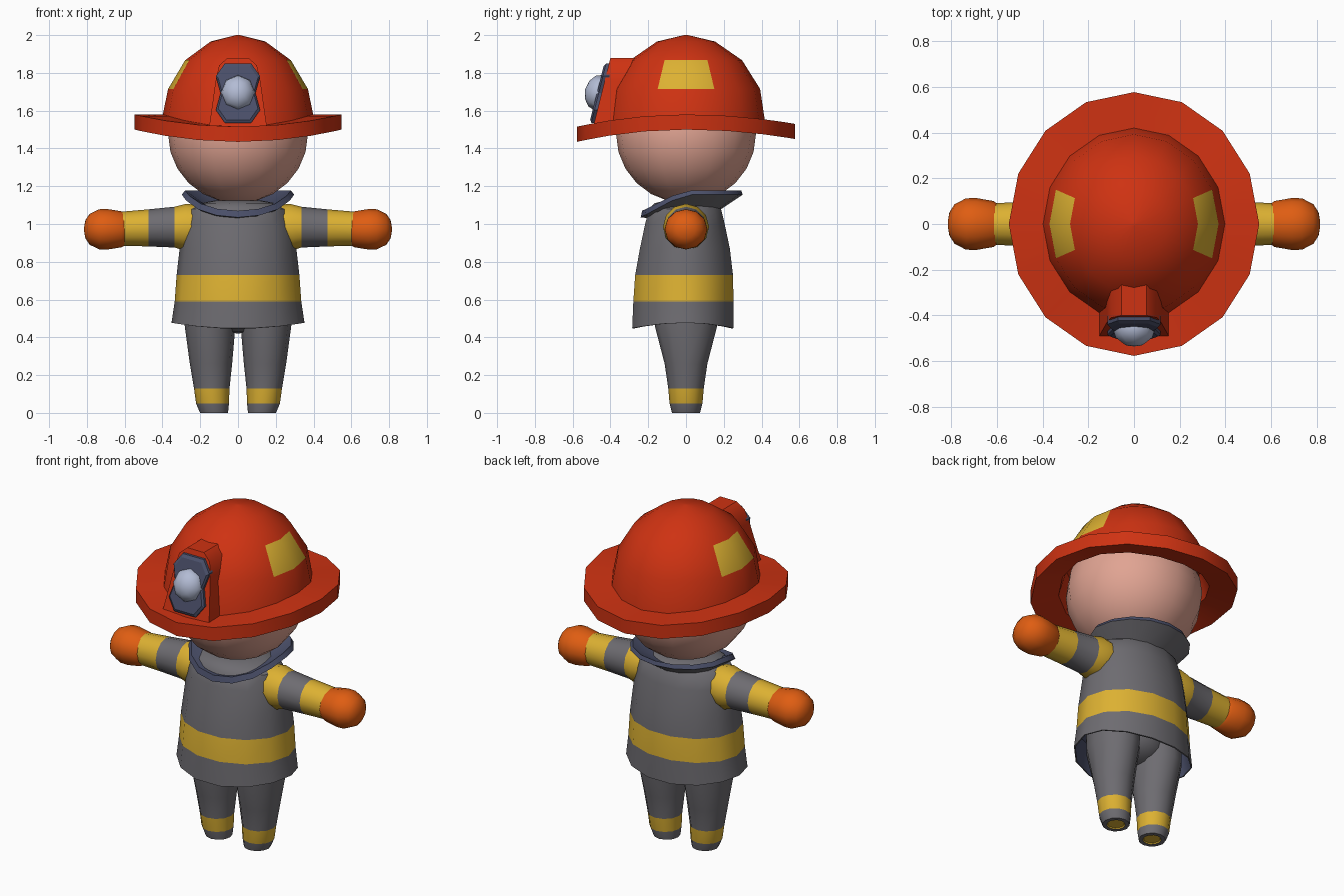
import bpy, bmesh, math
from math import sin, cos, pi, radians

if "Cube" in bpy.data.objects:
    bpy.data.objects.remove(bpy.data.objects["Cube"])

MATS = {}
for name, c in {
    "red": (0.62, 0.032, 0.006), "yellow": (0.72, 0.44, 0.032),
    "grey": (0.155, 0.15, 0.165), "orange": (0.74, 0.11, 0.006),
    "skin": (0.75, 0.37, 0.29), "navy": (0.07, 0.08, 0.145),
    "lens": (0.45, 0.50, 0.66)}.items():
    m = bpy.data.materials.new(name)
    m.diffuse_color = (*c, 1)
    m.use_nodes = True
    m.node_tree.nodes["Principled BSDF"].inputs["Base Color"].default_value = m.diffuse_color
    MATS[name] = m


def loft(name, rings, colours, rule, smooth=40):
    """Skin closed rings, cap both ends; rule(strip, segment, n) picks a colour index."""
    bm = bmesh.new()
    loops = [[bm.verts.new(p) for p in r] for r in rings]
    n = len(loops[0])
    for i in range(len(loops) - 1):
        for j in range(n):
            k = (j + 1) % n
            f = bm.faces.new((loops[i][j], loops[i][k], loops[i + 1][k], loops[i + 1][j]))
            f.material_index = rule(i, j, n)
    for i, strip in ((0, 0), (-1, len(loops) - 2)):
        bm.faces.new(loops[i]).material_index = rule(strip, n // 3, n)
    bmesh.ops.recalc_face_normals(bm, faces=bm.faces)
    me = bpy.data.meshes.new(name)
    bm.to_mesh(me)
    bm.free()
    for c in colours:
        me.materials.append(MATS[c])
    ob = bpy.data.objects.new(name, me)
    bpy.context.collection.objects.link(ob)
    finish(ob, smooth)
    return ob


def finish(ob, smooth):
    bpy.ops.object.select_all(action='DESELECT')
    ob.select_set(True)
    bpy.context.view_layer.objects.active = ob
    bpy.ops.object.shade_smooth_by_angle(angle=radians(smooth))


def ball(name, loc, scale, colour, seg, rings, rot=(0, 0, 0)):
    bpy.ops.mesh.primitive_uv_sphere_add(segments=seg, ring_count=rings, location=loc, rotation=rot)
    ob = bpy.context.object
    ob.name = name
    ob.scale = scale
    bpy.ops.object.transform_apply(location=False, rotation=False, scale=True)
    ob.data.materials.append(MATS[colour])
    finish(ob, 50)


def angles(n):
    return [2 * pi * i / n for i in range(n)]


# Head
ball("head", (0, 0, 1.475), (0.37, 0.37, 0.365), "skin", 16, 12)

# Helmet: dome, wavy brim and hollow underside in one shell
def brim_z(a):
    return 1.58 - (0.065 if sin(a) < 0 else 0.05) * sin(a) ** 2

def helmet_ring(rx, ry, z=None, dz=0):
    return [(rx * cos(a), ry * sin(a), brim_z(a) + dz if z is None else z) for a in angles(16)]

helmet = [helmet_ring(r, r * 1.06, z) for r, z in
          ((0.01, 2.0), (0.145, 1.966), (0.28, 1.867), (0.37, 1.715))]
helmet += [helmet_ring(0.398, 0.42), helmet_ring(0.548, 0.577), helmet_ring(0.548, 0.577, dz=-0.08),
           helmet_ring(0.40, 0.42, dz=-0.045), helmet_ring(0.36, 0.37, 1.64), helmet_ring(0.1, 0.1, 1.7)]
loft("helmet", helmet, ["red", "yellow"],
     lambda i, j, n: int(i == 2 and j in (0, 15, 7, 8)))

# Lamp mount: arched block leaning back against the dome
def lean(z):
    return -0.49 + 0.25 * (z - 1.52)

half = [(0.155, 1.50), (0.118, 1.76), (0.10, 1.84), (0.055, 1.88)]
arch = half + [(-x, z) for x, z in reversed(half)]
loft("lamp_mount", [[(x, lean(z), z) for x, z in arch], [(x, -0.2, z) for x, z in arch]],
     ["red"], lambda i, j, n: 0)

# Lamp plate with waisted sides, and its lens
half = [(0.07, 0.157), (0.117, 0.09), (0.092, 0.0), (0.117, -0.09), (0.07, -0.157)]
plate = half + [(-x, z) for x, z in reversed(half)]
loft("lamp_plate", [[(x * s, lean(1.693 + z * s) + d, 1.693 + z * s) for x, z in plate]
                    for d, s in ((0.02, 1), (-0.015, 1), (-0.025, 0.9))],
     ["navy"], lambda i, j, n: 0, 20)
ball("lamp_lens", (0, -0.46, 1.695), (0.092, 0.097, 0.076), "lens", 8, 6, (radians(76), 0, 0))

# Jacket: oval rings, open dark underside, reflective waist band
def oval(rx, front, back, z, dip=0, n=14):
    return [(rx * cos(a), (front if sin(a) < 0 else back) * sin(a), z - dip * sin(a) ** 2)
            for a in angles(n)]

jacket = [oval(0.20, 0.15, 0.13, 0.66), oval(0.32, 0.26, 0.23, 0.60),
          oval(0.345, 0.285, 0.25, 0.477, 0.032), oval(0.352, 0.292, 0.257, 0.477, 0.03),
          oval(0.335, 0.286, 0.258, 0.59), oval(0.325, 0.276, 0.255, 0.73),
          oval(0.309, 0.25, 0.238, 0.87), oval(0.295, 0.222, 0.21, 1.00),
          oval(0.265, 0.20, 0.19, 1.08), oval(0.20, 0.17, 0.165, 1.11),
          oval(0.12, 0.11, 0.11, 1.125)]
loft("jacket", jacket, ["grey", "yellow", "navy"],
     lambda i, j, n: 2 if i < 2 else int(i == 4))

# Collar: flared, dropping to a point in front, dark lip and lining
def collar_ring(rx, ry, cy, low, high, n=16):
    pts = []
    for a in angles(n):
        y = cy + ry * sin(a)
        t = min(1, (1 + sin(a)) * 1.2)
        pts.append((rx * cos(a), y, low + (high - low) * t))
    return pts

collar = [collar_ring(0.17, 0.16, 0.0, 1.03, 1.08), collar_ring(0.20, 0.185, -0.005, 1.03, 1.075),
          collar_ring(0.297, 0.27, 0.03, 1.035, 1.155), collar_ring(0.28, 0.262, 0.03, 1.07, 1.178),
          collar_ring(0.18, 0.17, 0.0, 1.06, 1.11)]
collar.append(collar_ring(0.10, 0.10, 0.0, 1.06, 1.10))
loft("collar", collar, ["grey", "navy"], lambda i, j, n: int(i > 1), 30)

for side, s in (("right", 1), ("left", -1)):
    # Sleeve with shoulder and cuff bands
    arm = [(0.20, 0.11), (0.285, 0.122), (0.335, 0.108), (0.475, 0.098), (0.62, 0.09)]
    loft("sleeve_" + side, [[(s * (x - 0.012 * sin(a) * (x < 0.3)), r * cos(a), 0.975 + r * sin(a) + 0.03 * (0.62 - x))
                             for a in angles(12)] for x, r in arm],
         ["grey", "yellow"], lambda i, j, n: int(i != 2))
    # Rounded mitten
    hand = [(0.60, 0.085), (0.615, 0.095), (0.69, 0.107), (0.735, 0.106), (0.785, 0.082), (0.808, 0.048), (0.815, 0.01)]
    loft("glove_" + side, [[(s * x, r * 1.06 * cos(a), 0.972 + r * sin(a)) for a in angles(12)]
                           for x, r in hand], ["orange"], lambda i, j, n: 0, 50)
    # Trouser leg with ankle band and inset sole
    leg = [(0.006, 0.045, 0.045, 0.127), (0.0, 0.05, 0.05, 0.127), (0.0, 0.074, 0.074, 0.127),
           (0.05, 0.087, 0.087, 0.135), (0.13, 0.094, 0.094, 0.139), (0.26, 0.112, 0.113, 0.143),
           (0.46, 0.134, 0.165, 0.148), (0.64, 0.135, 0.17, 0.148)]
    loft("leg_" + side, [[(s * cx + rx * cos(a), ry * sin(a), z) for a in angles(12)]
                         for z, rx, ry, cx in leg],
         ["grey", "yellow"], lambda i, j, n: int(i in (0, 3)))

# Seat joining the legs under the jacket
ball("seat", (0, 0, 0.54), (0.20, 0.15, 0.12), "grey", 12, 8)
